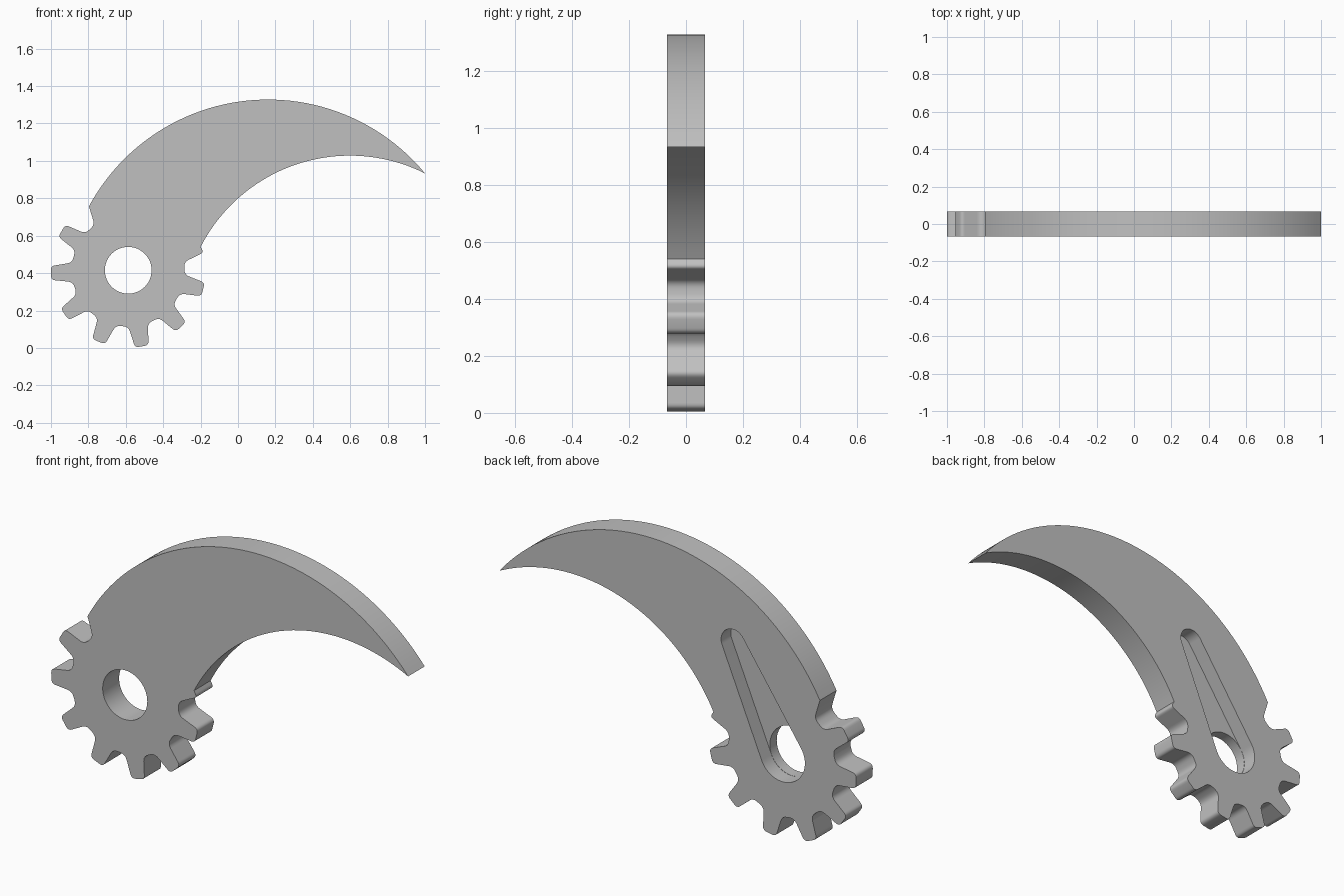
import bpy
import bmesh
import math
from mathutils import Vector

cube = bpy.data.objects.get("Cube")
if cube:
    bpy.data.objects.remove(cube)

HALF = 0.0665                     # half thickness of the plate
HUB = Vector((-0.587, 0.415))     # centre of the toothed end
BORE = 0.125
TEETH = 11
FIRST_TOOTH = 149.3               # degrees
ROOT, CREST = 0.298, 0.413


def polar(centre, radius, angle):
    return centre + Vector((math.cos(angle), math.sin(angle))) * radius


def arc(centre, radius, start, end, steps):
    return [polar(centre, radius, start + (end - start) * i / steps)
            for i in range(steps + 1)]


def arc_through(a, b, c, steps):
    """Arc from a to c passing over b, clockwise or not as the points imply."""
    a, b, c = Vector(a), Vector(b), Vector(c)
    d = 2 * (a.x * (b.y - c.y) + b.x * (c.y - a.y) + c.x * (a.y - b.y))
    sa, sb, sc = a.length_squared, b.length_squared, c.length_squared
    centre = Vector(((sa * (b.y - c.y) + sb * (c.y - a.y) + sc * (a.y - b.y)) / d,
                     (sa * (c.x - b.x) + sb * (a.x - c.x) + sc * (b.x - a.x)) / d))
    start = math.atan2(a.y - centre.y, a.x - centre.x)
    end = math.atan2(c.y - centre.y, c.x - centre.x)
    return arc(centre, (a - centre).length, start, end, steps)


def rounded(points, cuts, steps=5):
    """Round each corner of a closed outline by its cut length."""
    result = []
    for i, (p, cut) in enumerate(zip(points, cuts)):
        if cut == 0:
            result.append(p)
            continue
        p0 = p + (points[i - 1] - p).normalized() * cut
        p1 = p + (points[(i + 1) % len(points)] - p).normalized() * cut
        for k in range(steps + 1):
            t = k / steps
            result.append(p0 * (1 - t) ** 2 + p * 2 * t * (1 - t) + p1 * t * t)
    return result


def slab(name, outline, y0, y1):
    """Extrude an x-z outline from y0 to y1."""
    bm = bmesh.new()
    face = bm.faces.new([bm.verts.new((p.x, y0, p.y)) for p in outline])
    grown = bmesh.ops.extrude_face_region(bm, geom=[face])
    moved = [v for v in grown["geom"] if isinstance(v, bmesh.types.BMVert)]
    bmesh.ops.translate(bm, verts=moved, vec=(0, y1 - y0, 0))
    bmesh.ops.recalc_face_normals(bm, faces=bm.faces)
    mesh = bpy.data.meshes.new(name)
    bm.to_mesh(mesh)
    bm.free()
    obj = bpy.data.objects.new(name, mesh)
    bpy.context.collection.objects.link(obj)
    return obj


def tooth(index):
    """Four corners of one tooth, counterclockwise around the hub."""
    a = math.radians(FIRST_TOOTH + index * 360 / TEETH)
    out = Vector((math.cos(a), math.sin(a)))
    side = Vector((-out.y, out.x))
    return [HUB + out * r + side * w for r, w in
            ((ROOT, -0.052), (CREST, -0.037), (CREST, 0.037), (ROOT, 0.052))]


# Outline: seven full teeth, a half tooth, inner edge, outer edge, half tooth
points, cuts = [], []
for i in range(7):
    points += tooth(i)
    cuts += [0.026, 0.021, 0.021, 0.026]
points += tooth(7)[:2]
cuts += [0.026, 0.018]
tip = (1.0, 0.933)
edges = arc_through((-0.2, 0.54), (0.59, 1.028), tip, 40)
edges += arc_through(tip, (0.16, 1.328), (-0.797, 0.757), 48)[1:]
points += edges + [tooth(-1)[3]]
cuts += [0] * len(edges) + [0.026]
blade = slab("toothed_curved_blade", rounded(points, cuts), -HALF, HALF)

# Cutters: round bore, and a tapered recess in the back
bore = slab("bore_cutter", arc(HUB, BORE, 0, math.tau, 64)[:-1], -0.2, 0.2)
end, end_radius, big = Vector((-0.31, 0.92)), 0.067, BORE + 0.001
axis = end - HUB
heading = math.atan2(axis.y, axis.x)
spread = math.acos((big - end_radius) / axis.length)
recess_outline = arc(HUB, big, heading + spread, heading + math.tau - spread, 40)
recess_outline += arc(end, end_radius, heading - spread, heading + spread, 24)
recess = slab("recess_cutter", recess_outline, HALF - 0.078, 0.2)

bpy.context.view_layer.objects.active = blade
blade.select_set(True)
for cutter in (recess, bore):
    cutter.hide_render = True
    mod = blade.modifiers.new("cut", "BOOLEAN")
    mod.operation = "DIFFERENCE"
    mod.solver = "EXACT"
    mod.object = cutter
    bpy.ops.object.modifier_apply(modifier=mod.name)
    bpy.data.objects.remove(cutter)

# Plain grey metal
grey = bpy.data.materials.new("plain_grey")
grey.use_nodes = True
colour = (0.53, 0.53, 0.53, 1)
grey.diffuse_color = colour
grey.node_tree.nodes["Principled BSDF"].inputs["Base Color"].default_value = colour
blade.data.materials.clear()
blade.data.materials.append(grey)
bpy.ops.object.shade_smooth_by_angle(angle=math.radians(30))
